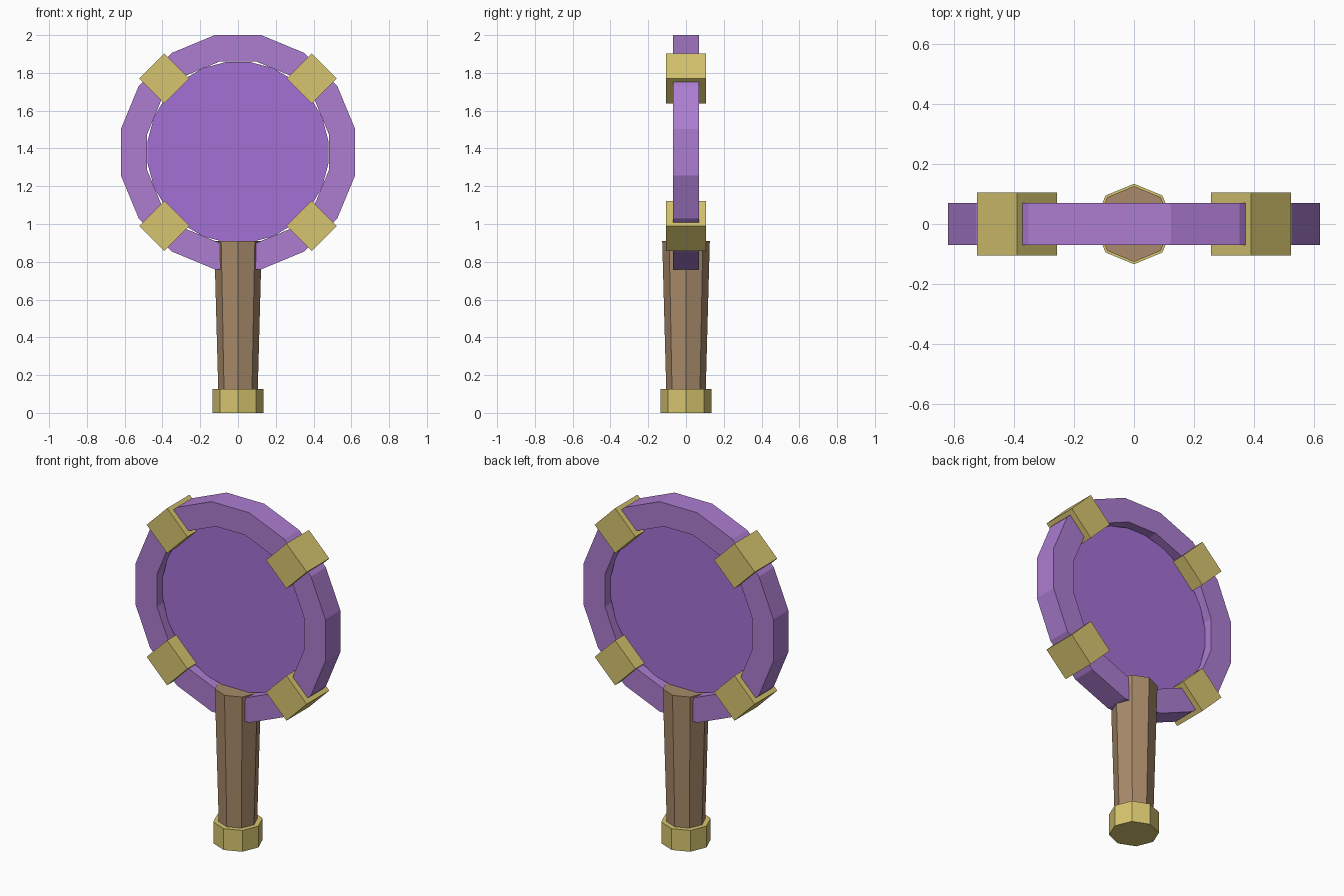
import bpy, bmesh, math
from mathutils import Matrix

if "Cube" in bpy.data.objects:
    bpy.data.objects.remove(bpy.data.objects["Cube"])

CENTRE_Z = 1.38


def material(name, rgb):
    # sRGB bytes to linear values
    lin = [((c / 255 + 0.055) / 1.055) ** 2.4 for c in rgb]
    m = bpy.data.materials.new(name)
    m.use_nodes = True
    m.diffuse_color = (*lin, 1)
    m.node_tree.nodes["Principled BSDF"].inputs["Base Color"].default_value = (*lin, 1)
    return m


purple = material("frame purple", (172, 125, 208))
violet = material("lens violet", (164, 113, 213))
gold = material("gold", (214, 197, 111))
wood = material("wood brown", (168, 138, 106))


def finish(bm, name, mat):
    bmesh.ops.recalc_face_normals(bm, faces=bm.faces)
    mesh = bpy.data.meshes.new(name)
    bm.to_mesh(mesh)
    bm.free()
    mesh.materials.append(mat)
    obj = bpy.data.objects.new(name, mesh)
    bpy.context.collection.objects.link(obj)
    return obj


def prism(name, mat, sides, r_low, r_high, depth, matrix):
    bm = bmesh.new()
    bmesh.ops.create_cone(bm, cap_ends=True, segments=sides, radius1=r_low,
                          radius2=r_high, depth=depth, matrix=matrix)
    return finish(bm, name, mat)


# Round frame: rectangular section swept around the y axis, flat side up
SIDES = 16
bm = bmesh.new()
loops = []
for i in range(SIDES):
    a = (i + 0.5) * math.tau / SIDES
    loops.append([bm.verts.new((r * math.cos(a), y, CENTRE_Z + r * math.sin(a)))
                  for r, y in ((0.632, -0.07), (0.632, 0.07), (0.49, 0.07), (0.49, -0.07))])
for i in range(SIDES):
    p, q = loops[i], loops[(i + 1) % SIDES]
    for k in range(4):
        n = (k + 1) % 4
        bm.faces.new((p[k], p[n], q[n], q[k]))
finish(bm, "round_frame", purple)

# Lens disc
prism("lens", violet, 24, 0.482, 0.482, 0.04,
      Matrix.Translation((0, 0, CENTRE_Z)) @ Matrix.Rotation(math.pi / 2, 4, "X")
      @ Matrix.Rotation(math.pi / 24, 4, "Z"))

# Four diagonal clamps
for side, x in (("left", 0.39), ("right", -0.39)):
    for level, z in (("upper", 0.39), ("lower", -0.39)):
        bm = bmesh.new()
        bmesh.ops.create_cube(bm, size=1, matrix=Matrix.Translation((x, 0, CENTRE_Z + z))
                              @ Matrix.Rotation(math.pi / 4, 4, "Y")
                              @ Matrix.Diagonal((0.188, 0.21, 0.188, 1)))
        finish(bm, f"{level}_{side}_clamp", gold)

# Tapered handle and end cap
prism("handle", wood, 8, 0.104, 0.126, 0.81, Matrix.Translation((0, 0, 0.505)))
prism("handle_cap", gold, 8, 0.134, 0.134, 0.126, Matrix.Translation((0, 0, 0.063)))
